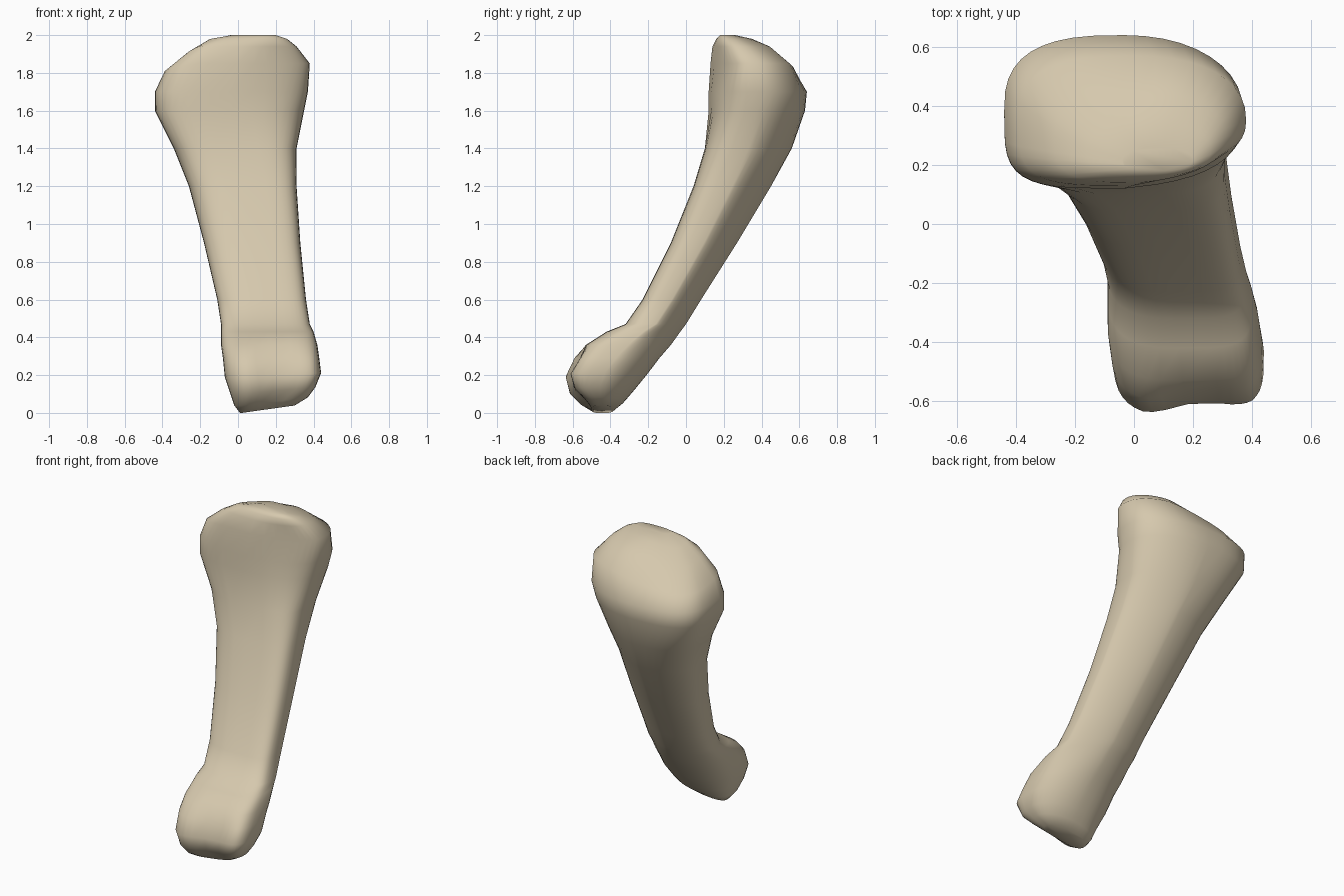
import bpy
import bmesh
from math import cos, sin, tau

SIDES = 40

# Cross-sections from foot to head:
# height, x min, x max, y min, y max, front set-back
SECTIONS = [
    (0.00, 0.01, 0.3, -0.5, -0.38, 0),
    (0.04, -0.02, 0.37, -0.57, -0.33, 0),
    (0.1, -0.04, 0.41, -0.63, -0.28, 0.1),
    (0.19, -0.07, 0.44, -0.65, -0.21, 0.1),
    (0.29, -0.08, 0.43, -0.6, -0.14, 0.1),
    (0.36, -0.09, 0.42, -0.53, -0.08, 0),
    (0.43, -0.09, 0.4, -0.42, -0.03, 0),
    (0.47, -0.09, 0.38, -0.32, 0, 0),
    (0.6, -0.11, 0.36, -0.23, 0.08, 0),
    (0.9, -0.18, 0.33, -0.08, 0.27, 0),
    (1.2, -0.26, 0.31, 0.04, 0.45, 0),
    (1.4, -0.34, 0.31, 0.1, 0.56, 0),
    (1.6, -0.44, 0.35, 0.12, 0.63, 0.1),
    (1.7, -0.44, 0.37, 0.12, 0.64, 0.1),
    (1.85, -0.39, 0.38, 0.13, 0.57, 0.2),
    (1.94, -0.27, 0.31, 0.14, 0.45, 0.1),
    (1.98, -0.16, 0.26, 0.16, 0.35, 0),
    (2.0, -0.04, 0.2, 0.18, 0.26, 0),
]

# Squareness of the corners at several heights:
# height, back left, back right, front right, front left
CORNERS = [
    (0, 2, 2.3, 3, 3.5),
    (0.3, 1.7, 2.4, 3.3, 4.5),
    (0.5, 1.4, 2.3, 2.6, 4.5),
    (1.2, 1.4, 2.3, 3, 4.5),
    (1.6, 2, 2.8, 4, 3),
    (1.85, 2.3, 2.8, 4, 2.6),
    (2, 2, 2, 3, 2.4),
]


def corner_squareness(z, quadrant):
    """Blend the squareness of one corner between the listed heights."""
    for low, high in zip(CORNERS, CORNERS[1:]):
        if z <= high[0]:
            blend = (z - low[0]) / (high[0] - low[0])
            start, end = low[quadrant + 1], high[quadrant + 1]
            return start + (end - start) * blend


def signed_power(value, power):
    return abs(value) ** power * (1 if value >= 0 else -1)


def section_ring(bm, z, x0, x1, y0, y1, set_back):
    """Add one rounded outline and return its vertices."""
    ring = []
    centre_x, centre_y = (x0 + x1) / 2, (y0 + y1) / 2
    for i in range(SIDES):
        angle = tau * i / SIDES
        squareness = corner_squareness(z, 4 * i // SIDES)
        u = signed_power(cos(angle), 2 / squareness)
        v = signed_power(sin(angle), 2 / squareness)
        x = centre_x + u * (x1 - x0) / 2
        y = centre_y + v * (y1 - y0) / 2
        # The front falls back towards the left side
        if v < 0:
            y += set_back * max(0, x - centre_x) * -v
        # The underside of the foot rises towards the left side
        lift = 0.14 * max(0, 1 - z / 0.3) * max(0, x - 0.02)
        # The top of the head droops towards its back right corner
        droop = 0.9 * max(0, z - 1.7) * max(0, y - x - 0.35)
        ring.append(bm.verts.new((x, y, z + lift - droop)))
    return ring


def bone_material():
    material = bpy.data.materials.new("bone ivory")
    colour = (0.67, 0.58, 0.42, 1)
    material.use_nodes = True
    material.diffuse_color = colour
    shader = material.node_tree.nodes["Principled BSDF"]
    shader.inputs["Base Color"].default_value = colour
    shader.inputs["Roughness"].default_value = 0.7
    return material


default_cube = bpy.data.objects.get("Cube")
if default_cube:
    bpy.data.objects.remove(default_cube, do_unlink=True)

# Bone body: loft foot, shaft and head as one surface
bm = bmesh.new()
rings = [section_ring(bm, *section) for section in SECTIONS]
for lower, upper in zip(rings, rings[1:]):
    for i in range(SIDES):
        j = (i + 1) % SIDES
        bm.faces.new((lower[i], lower[j], upper[j], upper[i]))
bm.faces.new(rings[0][::-1])
bm.faces.new(rings[-1])

# Groove across the front of the foot, between its two rounded lobes
for ring in rings[1:5]:
    for vert in ring:
        if vert.co.y < -0.45:
            closeness = max(0, 1 - abs(vert.co.x - 0.22) / 0.18)
            vert.co.y += 0.05 * closeness

bmesh.ops.recalc_face_normals(bm, faces=bm.faces[:])
for face in bm.faces:
    face.smooth = True

mesh = bpy.data.meshes.new("bone")
bm.to_mesh(mesh)
bm.free()
mesh.materials.append(bone_material())
bone = bpy.data.objects.new("bone", mesh)
bpy.context.collection.objects.link(bone)
